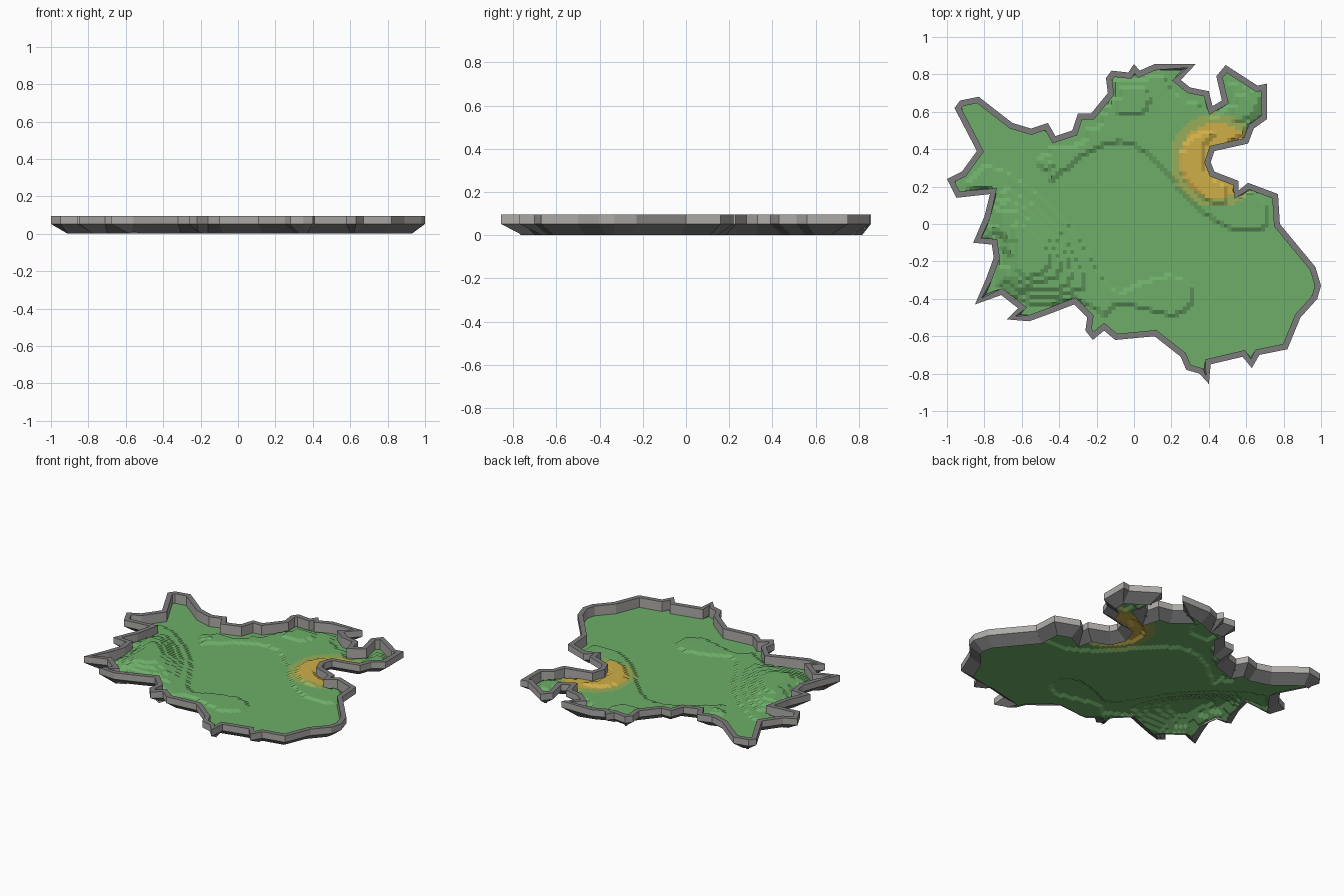
import bpy, bmesh, math
from mathutils import Vector

if "Cube" in bpy.data.objects:
    bpy.data.objects.remove(bpy.data.objects["Cube"])

# Coast outline, clockwise seen from above, starting in the north-west
COAST = [(-.96,.62),(-.93,.66),(-.83,.68),(-.65,.54),(-.55,.51),(-.46,.54),(-.42,.47),(-.33,.50),
 (-.30,.59),(-.23,.59),(-.14,.70),(-.15,.78),(-.12,.82),(-.03,.81),(0,.855),(.03,.82),(.11,.855),
 (.33,.855),(.25,.77),(.30,.73),(.40,.71),(.42,.63),(.47,.66),(.44,.79),(.49,.85),(.66,.74),(.71,.75),
 (.71,.56),(.64,.51),(.61,.43),(.43,.39),(.41,.33),(.43,.28),(.56,.23),(.56,.18),(.61,.22),(.77,.16),
 (.78,0),(.97,-.23),(1,-.33),(.98,-.40),(.89,-.50),(.82,-.67),(.67,-.70),(.63,-.77),(.58,-.71),
 (.41,-.75),(.40,-.855),(.35,-.80),(.28,-.78),(.25,-.71),(.11,-.60),(-.10,-.62),(-.16,-.57),
 (-.22,-.62),(-.26,-.57),(-.25,-.50),(-.32,-.43),(-.45,-.48),(-.56,-.52),(-.68,-.51),(-.62,-.45),
 (-.71,-.38),(-.85,-.43),(-.79,-.29),(-.75,-.18),(-.76,-.11),(-.86,-.10),(-.80,.04),(-.77,.16),
 (-.95,.14),(-1,.24),(-.92,.28),(-.84,.39)]
COAST = [Vector(p) for p in COAST]
N = len(COAST)
RIM = .032           # width of the flat rock rim
CELL = .02           # terrain cell size
STEP = .0125         # terrace height
BASE = .03           # lowest ground

# Hills: x, y, radius along, radius across, turn in degrees, height
HILLS = [(-.56,-.10,.36,.15,-48,.066), (-.61,-.28,.11,.11,0,.036), (-.45,.33,.10,.06,0,.012),
         (.44,.30,.20,.16,-45,.035), (-.02,.67,.13,.11,0,.022), (.60,.62,.10,.10,0,.022),
         (.10,-.38,.26,.15,0,.010), (.22,-.38,.09,.10,0,.008)]


def material(name, rgb):
    m = bpy.data.materials.new(name)
    m.diffuse_color = (*rgb, 1)
    m.use_nodes = True
    m.node_tree.nodes["Principled BSDF"].inputs["Base Color"].default_value = m.diffuse_color
    return m


def make_object(name, bm, mats):
    me = bpy.data.meshes.new(name)
    bm.to_mesh(me)
    bm.free()
    for m in mats:
        me.materials.append(m)
    ob = bpy.data.objects.new(name, me)
    bpy.context.collection.objects.link(ob)
    return ob


def coast_depth(p):
    """Signed distance inside the coast, and the nearest coast point."""
    best, near, inside = 9.0, None, False
    for i in range(N):
        a, b = COAST[i], COAST[(i + 1) % N]
        dx, dy = b.x - a.x, b.y - a.y
        t = ((p.x - a.x) * dx + (p.y - a.y) * dy) / (dx * dx + dy * dy)
        t = max(0, min(1, t))
        qx, qy = a.x + t * dx, a.y + t * dy
        d = (p.x - qx) ** 2 + (p.y - qy) ** 2
        if d < best:
            best, near = d, (qx, qy)
        if (a.y > p.y) != (b.y > p.y) and p.x < a.x + (p.y - a.y) * dx / dy:
            inside = not inside
    d = math.sqrt(best)
    return (d if inside else -d), Vector(near)


def inset(dist):
    """Coast outline moved inland, less far where the land is narrow."""
    out = []
    for i, p in enumerate(COAST):
        u = (p - COAST[i - 1]).normalized()
        v = (COAST[(i + 1) % N] - p).normalized()
        n1, n2 = Vector((u.y, -u.x)), Vector((v.y, -v.x))
        m = n1 + n2
        m = m.normalized() if m.length > .01 else n1
        m /= max(.65, m.dot(n1))
        for f in (1, .8, .6, .45, .3):
            q = p + m * dist * f
            if coast_depth(q)[0] > .6 * dist * f:
                break
        out.append(q)
    return out


def ground(p, depth):
    """Terraced ground height."""
    h = 0
    for x, y, r, s, turn, a in HILLS:
        c, n = math.cos(math.radians(turn)), math.sin(math.radians(turn))
        u, v = (p.x - x) * c + (p.y - y) * n, (p.y - y) * c - (p.x - x) * n
        h += a * math.exp(-(u / r) ** 2 - (v / s) ** 2)
    # One terrace higher in the north, bounded by a winding line
    line = .28 + .16 * math.cos(5.2 * (p.x + .08)) - .28 * max(0, p.x)
    if p.y > line and p.x > -.45:
        h += .009
    h *= max(0, min(1, depth / .09))
    return BASE + STEP * math.floor(h / STEP + .35)


def ribbon(name, low, z0, high, z1, mat):
    """Strip of quads between two outlines, facing outward."""
    bm = bmesh.new()
    a = [bm.verts.new((p.x, p.y, z0)) for p in low]
    b = [bm.verts.new((p.x, p.y, z1)) for p in high]
    for i in range(N):
        j = (i + 1) % N
        bm.faces.new((a[j], a[i], b[i], b[j]))
    return make_object(name, bm, [mat])


grass = material("grass green", (.155, .42, .140))
sand = material("sand yellow", (.62, .43, .065))
sand_edge = material("grassy sand", (.31, .42, .10))
wall_grey = material("cliff grey", (.42, .41, .39))
rock_grey = material("dark rock grey", (.20, .20, .20))

# Cliff: upright wall, flat rim on top, inner face, and rock skirt tapering inward below
rim = inset(RIM)
ribbon("cliff_wall", COAST, .052, COAST, .095, wall_grey)
ribbon("cliff_rim", COAST, .095, rim, .095, rock_grey)
ribbon("cliff_inner_face", rim, .095, rim, BASE, wall_grey)
ribbon("rock_skirt", inset(.068), 0, COAST, .052, rock_grey)

# Terrain grid, its outer corners pulled onto the edge of the rock strip
NX, NY = round(2 / CELL), round(1.76 / CELL)
bm = bmesh.new()
corner, keep = {}, {}
for i in range(NX + 1):
    for j in range(NY + 1):
        p = Vector((-1 + i * CELL, -.88 + j * CELL))
        d, q = coast_depth(p)
        keep[i, j] = d > RIM
        if d < RIM and abs(d) > 1e-5:
            p = q + (p - q) * (RIM / d)
        corner[i, j] = bm.verts.new((p.x, p.y, ground(p, max(d, RIM))))
for i in range(NX):
    for j in range(NY):
        ks = [(i, j), (i + 1, j), (i + 1, j + 1), (i, j + 1)]
        if any(keep[k] for k in ks):
            f = bm.faces.new([corner[k] for k in ks])
            c = f.calc_center_median()
            r = math.hypot(c.x - .44, c.y - .34)       # sandy beach around the bay
            f.material_index = 1 if r < .2 else 2 if r < .25 else 0
bmesh.ops.delete(bm, geom=[v for v in bm.verts if not v.link_faces], context='VERTS')
bmesh.ops.remove_doubles(bm, verts=bm.verts[:], dist=1e-4)
bmesh.ops.dissolve_degenerate(bm, edges=bm.edges[:], dist=1e-4)
make_object("terraced_ground", bm, [grass, sand, sand_edge])
